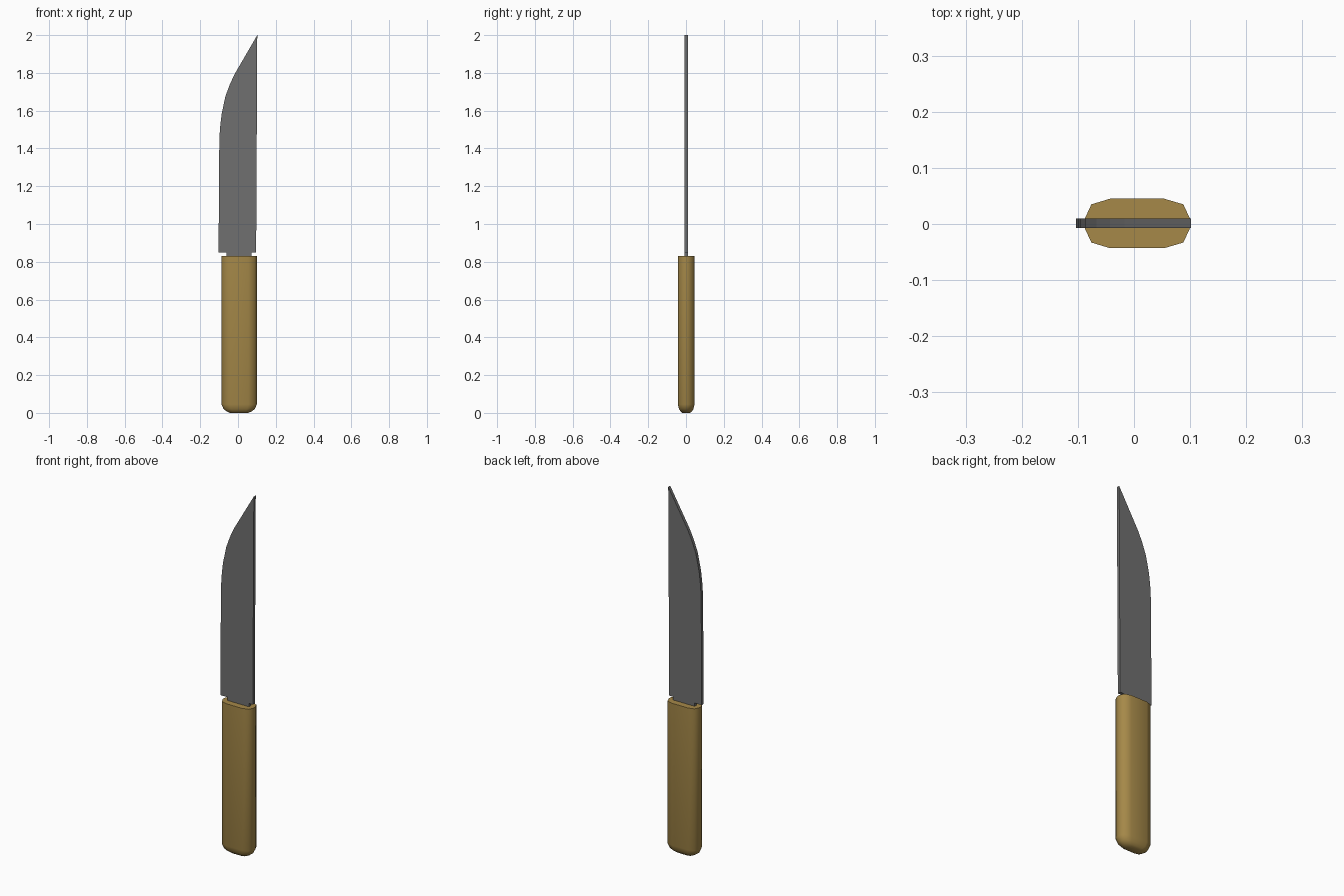
import bpy, bmesh

if "Cube" in bpy.data.objects:
    bpy.data.objects.remove(bpy.data.objects["Cube"])


def material(name, rgb):
    m = bpy.data.materials.new(name)
    m.diffuse_color = (*rgb, 1)
    m.use_nodes = True
    m.node_tree.nodes["Principled BSDF"].inputs["Base Color"].default_value = m.diffuse_color
    return m


def make_object(name, bm, mat):
    bmesh.ops.recalc_face_normals(bm, faces=bm.faces)
    me = bpy.data.meshes.new(name)
    bm.to_mesh(me)
    bm.free()
    me.materials.append(mat)
    ob = bpy.data.objects.new(name, me)
    bpy.context.collection.objects.link(ob)
    return ob


steel = material("dark steel", (0.16, 0.16, 0.16))
wood = material("ochre wood", (0.38, 0.25, 0.066))
MID_Y = 0.001

# Blade with its short tang: one flat profile, extruded in y
profile = [(-0.06, 0.78), (0.072, 0.78), (0.072, 0.848), (0.096, 0.848),
           (0.102, 2.0), (-0.017, 1.795), (-0.043, 1.74), (-0.067, 1.675),
           (-0.087, 1.58), (-0.096, 1.50), (-0.099, 1.43), (-0.103, 0.848),
           (-0.06, 0.848)]
bm = bmesh.new()
face = bm.faces.new([bm.verts.new((x, MID_Y - 0.0085, z)) for x, z in profile])
ext = bmesh.ops.extrude_face_region(bm, geom=[face])
bmesh.ops.translate(bm, vec=(0, 0.017, 0),
                    verts=[v for v in ext["geom"] if isinstance(v, bmesh.types.BMVert)])
make_object("blade", bm, steel)

# Handle: faceted oval section lofted up, tapering in at the rounded butt
half = [(0.1, 0.008), (0.088, 0.034), (0.054, 0.044),
        (-0.043, 0.044), (-0.076, 0.034), (-0.088, 0.008)]
section = half + [(x, -y) for x, y in reversed(half)]
cx = 0.006
levels = [(0.0, 0.045, 0.024), (0.008, 0.028, 0.014), (0.02, 0.012, 0.006),
          (0.045, 0.0, 0.0), (0.83, 0.0, 0.0)]  # z, inset in x, inset in y
bm = bmesh.new()
rings = []
for z, ix, iy in levels:
    sx, sy = 1 - ix / 0.094, 1 - iy / 0.044
    rings.append([bm.verts.new((cx + (x - cx) * sx, MID_Y + y * sy, z)) for x, y in section])
n = len(section)
for a, b in zip(rings, rings[1:]):
    for i in range(n):
        j = (i + 1) % n
        bm.faces.new((a[i], a[j], b[j], b[i]))
bm.faces.new(rings[0])
bm.faces.new(rings[-1])
handle = make_object("handle", bm, wood)
bpy.context.view_layer.objects.active = handle
handle.select_set(True)
bpy.ops.object.shade_smooth_by_angle(angle=1.0)
